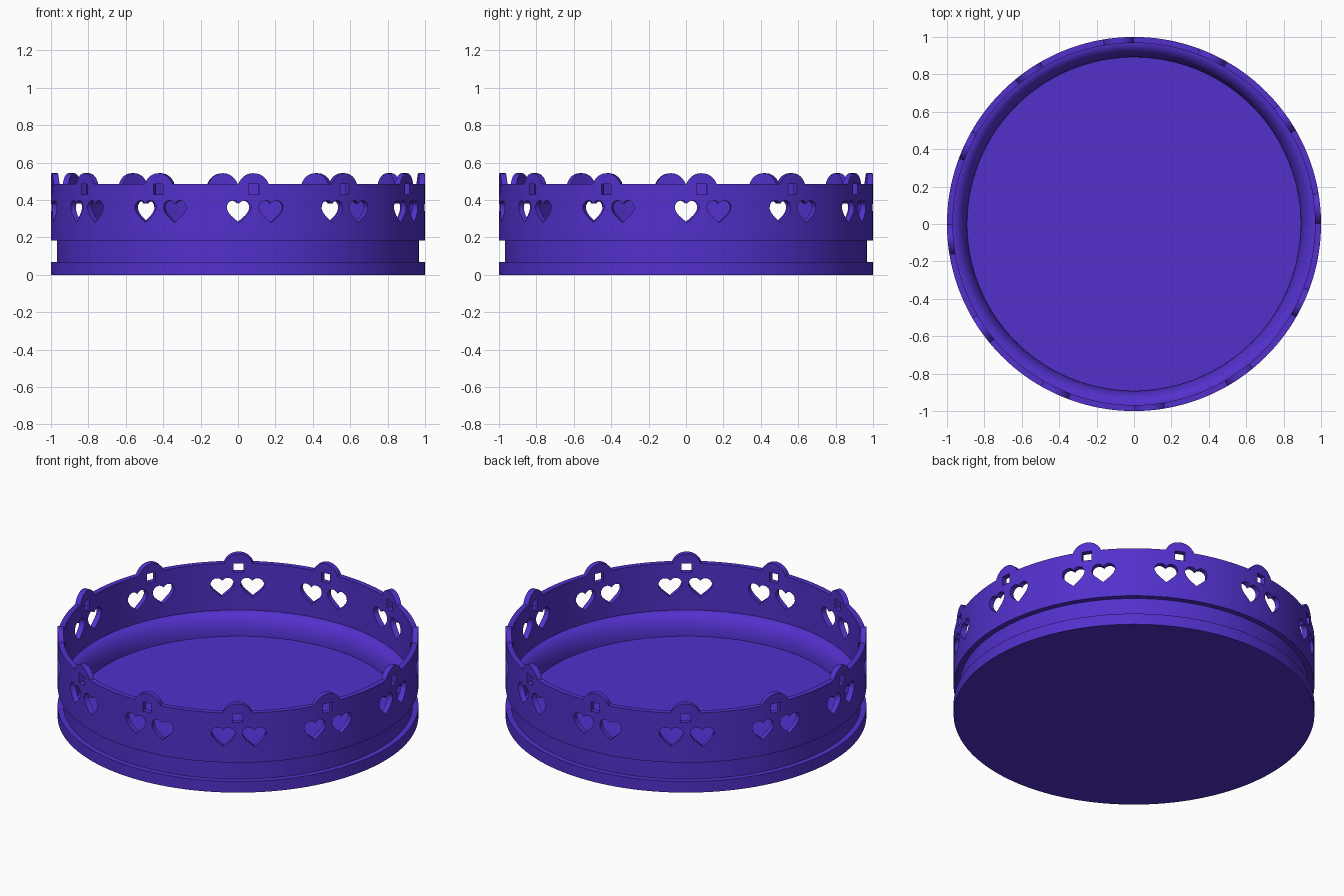
import bpy, bmesh, math
from math import sin, cos, pi, radians, sqrt

if "Cube" in bpy.data.objects:
    bpy.data.objects.remove(bpy.data.objects["Cube"])

RI, TOP = 0.968, 0.486          # inner wall radius, rim height
SC_Z, SC_R = 0.457, 0.086       # scallop circle centre height and radius
SC_A = 4.8                      # first scallop, degrees round from the front
half = math.asin(sqrt(SC_R**2 - (TOP - SC_Z)**2))

mat = bpy.data.materials.new("violet")
mat.diffuse_color = (0.085, 0.03, 0.6, 1)
mat.use_nodes = True
mat.node_tree.nodes["Principled BSDF"].inputs["Base Color"].default_value = mat.diffuse_color

# Columns round the tray: (angle, rim height), finer inside each scallop
cols = []
for k in range(12):
    mid = radians(SC_A + 30 * k - 90)
    for i in range(24):
        a = -half * cos(pi * i / 24)
        cols.append((mid + a, max(TOP, SC_Z + sqrt(SC_R**2 - sin(a)**2))))
    gap = radians(30) - 2 * half
    for i in range(16):
        cols.append((mid + half + gap * i / 16, TOP))


def profile(top):
    # Outer groove, scalloped rim, then a rounded cove down to the floor
    pts = [(1, 0), (1, 0.068), (RI, 0.068), (RI, 0.183), (1, 0.183), (1, top), (RI, top)]
    for i in range(11):
        t = pi / 2 * (1 - i / 10)
        pts.append((RI - 0.076 * cos(t), 0.075 + 0.125 * sin(t)))
    return pts


# Tray body
bm = bmesh.new()
rings = [[bm.verts.new((r * cos(a), r * sin(a), z)) for r, z in profile(top)] for a, top in cols]
n = len(rings)
for i in range(n):
    p, q = rings[i], rings[(i + 1) % n]
    for j in range(len(p) - 1):
        bm.faces.new((p[j], q[j], q[j + 1], p[j + 1]))
bm.faces.new([r[0] for r in reversed(rings)])
bm.faces.new([r[-1] for r in rings])
bmesh.ops.recalc_face_normals(bm, faces=bm.faces)
mesh = bpy.data.meshes.new("scalloped_tray")
bm.to_mesh(mesh)
bm.free()
tray = bpy.data.objects.new("scalloped_tray", mesh)
bpy.context.collection.objects.link(tray)
mesh.materials.append(mat)


# Heart outline: right side from notch to tip, then mirrored
right = [(0, 0.042), (0.012, 0.054), (0.026, 0.059), (0.042, 0.057), (0.056, 0.048),
         (0.064, 0.033), (0.065, 0.016), (0.058, -0.002), (0.044, -0.020),
         (0.022, -0.040), (0, -0.059)]
heart = right + [(-x, z) for x, z in right[-2:0:-1]]
s = 0.028
square = [(-s, -s), (s, -s), (s, s), (-s, s)]


def add_prism(bm, outline, deg, zc):
    # Radial prism through the wall at the given angle from the front
    a = radians(deg - 90)
    loops = [[bm.verts.new((r * cos(a) - x * sin(a), r * sin(a) + x * cos(a), zc + z))
              for x, z in outline] for r in (0.9, 1.1)]
    m = len(outline)
    bm.faces.new(loops[0])
    bm.faces.new(loops[1][::-1])
    for i in range(m):
        j = (i + 1) % m
        bm.faces.new((loops[0][j], loops[0][i], loops[1][i], loops[1][j]))


# Cutters: two hearts and one square per scallop
bm = bmesh.new()
for k in range(12):
    add_prism(bm, heart, 30 * k + 0.3, 0.338)
    add_prism(bm, heart, 30 * k + 10.2, 0.338)
    add_prism(bm, square, 30 * k + SC_A, SC_Z)
bmesh.ops.recalc_face_normals(bm, faces=bm.faces)
cm = bpy.data.meshes.new("hole_cutter")
bm.to_mesh(cm)
bm.free()
cutter = bpy.data.objects.new("hole_cutter", cm)
bpy.context.collection.objects.link(cutter)
cm.materials.append(mat)

bpy.context.view_layer.objects.active = tray
tray.select_set(True)
mod = tray.modifiers.new("holes", "BOOLEAN")
mod.operation, mod.solver, mod.object = "DIFFERENCE", "EXACT", cutter
bpy.ops.object.modifier_apply(modifier=mod.name)
bpy.data.objects.remove(cutter)
bpy.ops.object.shade_smooth_by_angle(angle=radians(30))
